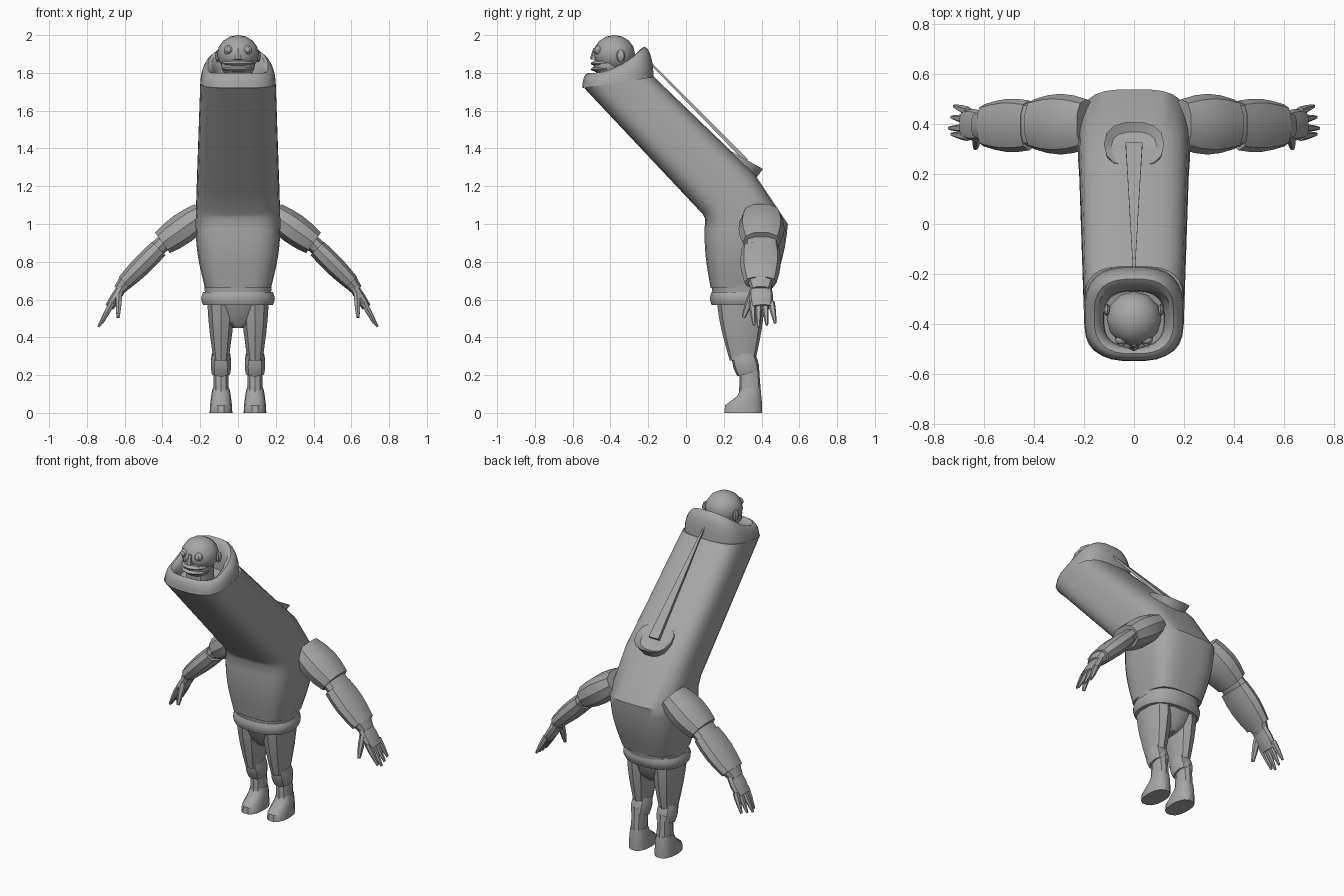
import bpy, bmesh
from math import cos, sin, pi, copysign, radians
from mathutils import Vector, Matrix

cube = bpy.data.objects.get("Cube")
if cube:
    bpy.data.objects.remove(cube, do_unlink=True)

grey = bpy.data.materials.new("plain grey")
grey.use_nodes = True
grey.diffuse_color = (.38, .38, .38, 1)
shader = grey.node_tree.nodes["Principled BSDF"]
shader.inputs["Base Color"].default_value = grey.diffuse_color


def finish(name, bm):
    """Turn a bmesh into a smooth object that keeps its hard edges."""
    bmesh.ops.recalc_face_normals(bm, faces=bm.faces)
    mesh = bpy.data.meshes.new(name)
    bm.to_mesh(mesh)
    bm.free()
    mesh.materials.append(grey)
    mesh.shade_smooth()
    mesh.set_sharp_from_angle(angle=radians(35))
    obj = bpy.data.objects.new(name, mesh)
    bpy.context.scene.collection.objects.link(obj)


def loft(name, rings, sides=14, power=2.4):
    """Skin rings of (centre, u, v, dip); a power above two squares the section."""
    bm = bmesh.new()
    loops = []
    for centre, u, v, dip in rings:
        loop = []
        for i in range(sides):
            angle = 2 * pi * (i + .5) / sides
            a, b = (copysign(abs(n) ** (2 / power), n) for n in (cos(angle), sin(angle)))
            sag = Vector((0, 0, dip * (1 - a * a)))
            loop.append(bm.verts.new(centre + u * a + v * b - sag))
        loops.append(loop)
    for low, high in zip(loops, loops[1:]):
        for i in range(sides):
            bm.faces.new((low[i - 1], low[i], high[i], high[i - 1]))
    bm.faces.new(loops[0])
    bm.faces.new(loops[-1])
    finish(name, bm)


def span(front, back, half_width, x=0, dip=0):
    """Ring between a front and a back (y, z) point."""
    f, b = Vector((x, *front)), Vector((x, *back))
    return (f + b) / 2, (f - b) / 2, Vector((half_width, 0, 0)), dip


def level(z, front, back, half_width, x=0):
    return span((front, z), (back, z), half_width, x)


def blend(first, last, swell=0, steps=6):
    """Rings from first to last, bulging in the middle."""
    rings = []
    for i in range(steps + 1):
        t = i / steps
        centre, u, v, dip = (p + (q - p) * t for p, q in zip(first, last))
        bulge = 1 + swell * sin(pi * t)
        rings.append((centre, u * bulge, v * bulge, dip))
    return rings


def tube(name, start, end, thick, deep, taper=1, swell=0, sides=10):
    """Tapered limb between two points; thick is sideways, deep is front to back."""
    start, end = Vector(start), Vector(end)
    axis = (end - start).normalized()
    u = Vector((0, 1, 0)).cross(axis).normalized()
    v = axis.cross(u)
    u, v = u * thick, v * deep
    loft(name, blend((start, u, v, 0), (end, u * taper, v * taper, 0), swell, 4), sides)


def ball(name, centre, size, segments=12):
    bm = bmesh.new()
    bmesh.ops.create_uvsphere(bm, u_segments=segments, v_segments=segments - 4, radius=1,
                              matrix=Matrix.LocRotScale(Vector(centre), None, Vector(size)))
    finish(name, bm)


# Upright belly bending into a long leaning trunk
waist = level(.66, .13, .46, .175)
chest = span((.1, 1.03), (.54, 1), .225)
bend = span((.09, 1.05), (.36, 1.27), .22)
neck = span((-.54, 1.72), (-.17, 1.78), .2)
loft("torso", blend(waist, chest, .07) + blend(bend, neck), sides=28, power=3.4)

# Hooded collar rolled over into a hollow, highest at the back
collar = []
for i in range(9):
    lift, inset = sin(pi * i / 8), (1 - cos(pi * i / 8)) / 2
    collar.append(span((-.55 + .06 * inset, 1.72 + .08 * lift),
                       (-.17 - .1 * inset, 1.77 + .17 * lift),
                       .2 - .08 * inset, dip=.04 * lift))
loft("collar", collar, sides=28, power=2.8)

# Head
ball("skull", (0, -.38, 1.9), (.11, .11, .1))
ball("jaw", (0, -.41, 1.84), (.09, .08, .07))
tube("neck", (0, -.38, 1.7), (0, -.38, 1.85), .08, .08)
for part, z in (("lower_lip", 1.82), ("upper_lip", 1.85)):
    ball(part, (0, -.42, z), (.085, .085, .02))
tube("nose", (0, -.49, 1.87), (0, -.48, 1.93), .02, .02, taper=.5, sides=6)
for side, tag in ((1, "left_"), (-1, "right_")):
    ball(tag + "eye_socket", (side * .05, -.465, 1.92), (.025, .02, .025))
    ball(tag + "eyeball", (side * .05, -.48, 1.92), (.014, .012, .014))
    ball(tag + "ear", (side * .107, -.345, 1.89), (.014, .025, .035), segments=8)

# Back fitting, and a strap that tapers up to the hood
cup_base = span((.17, 1.36), (.34, 1.2), .09)
cup_rim = span((.23, 1.39), (.41, 1.29), .12)
cup_hollow = span((.26, 1.35), (.37, 1.28), .09)
loft("back_cup", [cup_base, cup_rim, cup_hollow])
strap_top = span((-.21, 1.865), (-.2, 1.875), .004)
strap_foot = span((.31, 1.325), (.33, 1.345), .045)
loft("back_strap", [strap_top, strap_foot], sides=4)

# Belt and hips
loft("waistband", [level(.62, .14, .45, .175), level(.675, .135, .46, .18)], sides=24)
belt_low, belt_high = level(.57, .135, .44, .185), level(.64, .135, .45, .185)
loft("belt", blend(belt_low, belt_high, .06, 4), sides=24)
loft("hips", [level(.45, .22, .36, .03), level(.49, .19, .4, .1), level(.58, .16, .42, .17)])

for side, tag in ((1, "left_"), (-1, "right_")):
    x = side * .09

    # Leg with knee guard and boot
    tube(tag + "thigh", (x, .29, .58), (x, .3, .28), .075, .125, taper=.55, swell=.08)
    tube(tag + "knee_guard", (x, .3, .31), (x, .33, .21), .05, .06, swell=.12)
    tube(tag + "shin", (x, .335, .26), (x, .34, .06), .038, .05, taper=1.2)
    sole, toe = level(0, .2, .405, .06, x), level(.04, .205, .405, .058, x)
    loft(tag + "boot", [sole, toe, level(.09, .27, .4, .052, x), level(.13, .29, .395, .045, x)])

    # Arm in layered sleeves
    def arm(name, start, end, *shape, **options):
        mirror = Vector((side, 1, 1))
        tube(tag + name, Vector(start) * mirror, Vector(end) * mirror, *shape, **options)

    arm("shoulder", (.19, .4, 1.05), (.4, .4, .9), .07, .1, swell=.22)
    arm("elbow", (.37, .4, .92), (.46, .4, .84), .045, .09)
    arm("forearm", (.42, .395, .87), (.6, .395, .69), .052, .1, taper=.85, swell=.15)
    arm("wrist", (.59, .395, .7), (.63, .395, .65), .045, .07, taper=.7)
    arm("palm", (.61, .395, .67), (.68, .4, .56), .025, .055, swell=.15)

    # Four fanned fingers, and a thumb that points forward
    for i in range(4):
        y, shorten = .35 + .034 * i, .01 * abs(i - 1)
        arm(f"finger_{i + 1}", (.665, y, .585), (.74 - shorten, y + shorten, .455 + shorten),
            .017, .018, taper=.4, swell=.2, sides=6)
    arm("thumb", (.63, .35, .63), (.635, .305, .505), .018, .02, taper=.5, swell=.2, sides=6)
